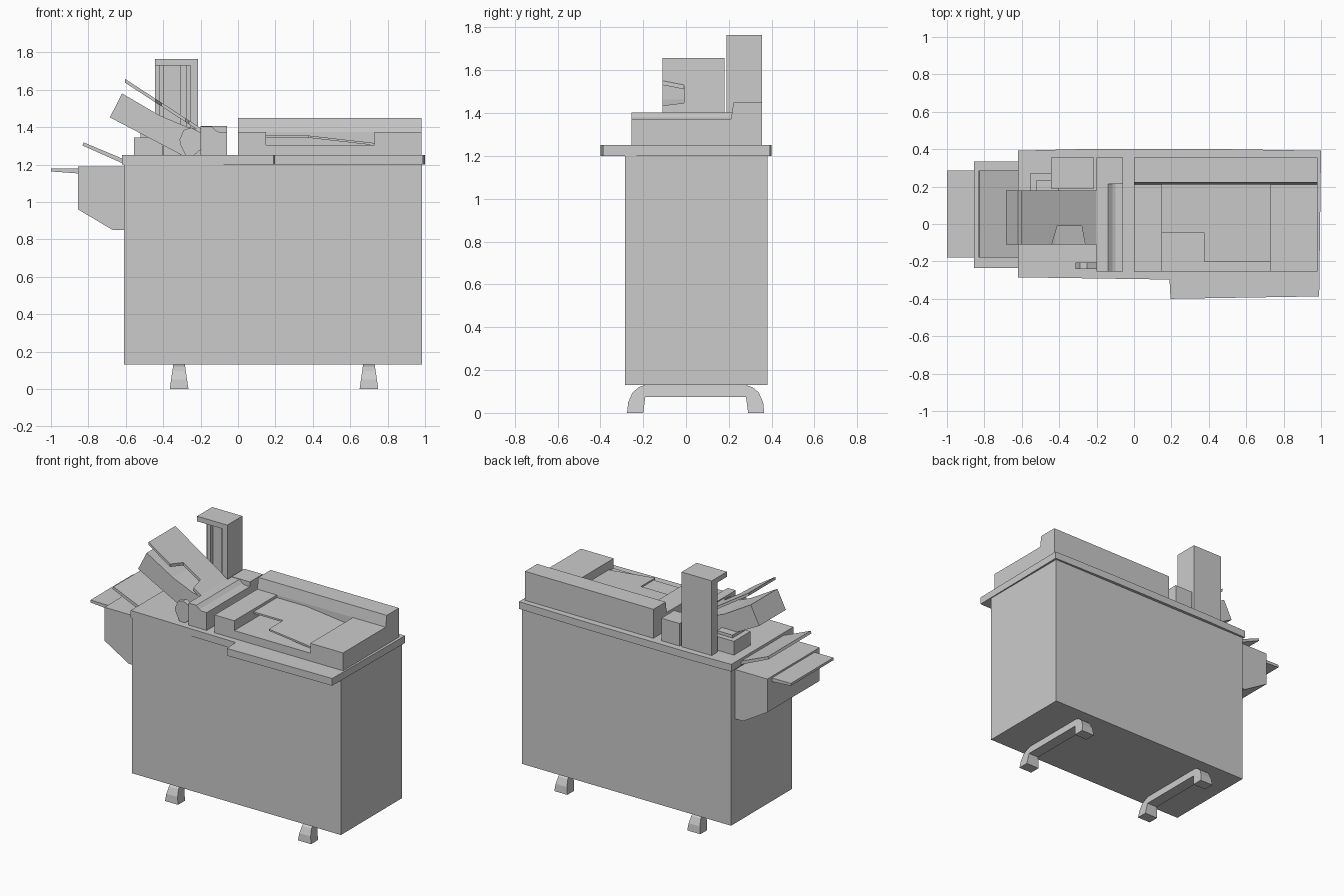
import bpy, bmesh
from mathutils import Vector


def prism(name, pts, axis, a, b):
    """Extrude a 2D outline along an axis from a to b."""
    place = {'x': lambda p, t: (t, p[0], p[1]),
             'y': lambda p, t: (p[0], t, p[1]),
             'z': lambda p, t: (p[0], p[1], t)}[axis]
    bm = bmesh.new()
    face = bm.faces.new([bm.verts.new(place(p, a)) for p in pts])
    new = bmesh.ops.extrude_face_region(bm, geom=[face])['geom']
    shift = Vector(place((0, 0), b - a))
    bmesh.ops.translate(bm, vec=shift, verts=[v for v in new if isinstance(v, bmesh.types.BMVert)])
    bmesh.ops.recalc_face_normals(bm, faces=bm.faces)
    mesh = bpy.data.meshes.new(name)
    bm.to_mesh(mesh)
    bm.free()
    ob = bpy.data.objects.new(name, mesh)
    bpy.context.collection.objects.link(ob)
    return ob


def box(name, x0, x1, y0, y1, z0, z1):
    return prism(name, [(x0, y0), (x1, y0), (x1, y1), (x0, y1)], 'z', z0, z1)


def drape(ob, height):
    """Lift each vertex by a height that depends on its x."""
    for v in ob.data.vertices:
        v.co.z += height(v.co.x)


# Cabinet and countertop with wider front ledge
box("cabinet", -0.61, 0.985, -0.285, 0.38, 0.13, 1.20)
prism("countertop", [(-0.62, -0.285), (0.19, -0.297), (0.195, -0.40), (0.99, -0.387),
                     (1.0, 0.392), (0.5, 0.4), (-0.3, 0.4), (-0.62, 0.392)], 'z', 1.20, 1.25)

# Arched feet, flared towards the floor
half = [(0.125, 0.075), (0.105, 0.075)]
outer = [(0.32, 0), (0.315, 0.05), (0.295, 0.095), (0.265, 0.12), (0.235, 0.13)]
inner = [(0.245, 0), (0.235, 0.075)]
side = inner[::-1] + outer
arch = [(0.045 + y, z) for y, z in side] + [(0.045 - y, z) for y, z in side[::-1]]
for name, cx in (("left_foot", -0.315), ("right_foot", 0.70)):
    foot = prism(name, arch, 'x', -0.05, 0.05)
    for v in foot.data.vertices:
        v.co.x = cx + v.co.x * (1 - 0.38 * v.co.z / 0.13)

# Side output bin and its two trays
prism("side_bin", [(-0.61, 1.19), (-0.855, 1.19), (-0.855, 0.96), (-0.67, 0.85), (-0.61, 0.85)],
      'y', -0.235, 0.335)
prism("lower_output_tray", [(-1.0, 1.18), (-0.85, 1.178), (-0.85, 1.152), (-1.0, 1.163)],
      'y', -0.18, 0.285)
prism("upper_output_tray", [(-0.825, 1.318), (-0.61, 1.228), (-0.61, 1.203), (-0.832, 1.302)],
      'y', -0.18, 0.285)

# Flat scanner unit
box("scanner_base", 0, 0.98, -0.255, 0.355, 1.25, 1.305)
box("scanner_left_block", 0, 0.15, -0.255, 0.22, 1.305, 1.373)
box("scanner_right_block", 0.73, 0.98, -0.255, 0.22, 1.305, 1.373)
prism("scanner_rear_ridge", [(0.21, 1.305), (0.21, 1.373), (0.222, 1.45), (0.355, 1.45), (0.355, 1.305)],
      'x', 0, 0.98)
sheet = prism("scanner_sheet_tray", [(0.15, -0.045), (0.375, -0.045), (0.375, -0.2), (0.73, -0.2),
                                     (0.73, 0.215), (0.375, 0.215), (0.15, 0.215)], 'z', 1.343, 1.355)
drape(sheet, lambda x: -0.04 * max(0, x - 0.375) / 0.355)

# Feeder body beside the scanner
prism("feeder_front", [(-0.2, 1.25), (-0.2, 1.402), (-0.14, 1.402), (-0.115, 1.38), (-0.10, 1.373),
                       (-0.06, 1.373), (-0.06, 1.25)], 'y', -0.255, 0.215)
box("feeder_rear", -0.2, -0.06, 0.215, 0.355, 1.25, 1.405)
prism("feeder_hinge_plate", [(-0.312, 1.335), (-0.29, 1.385), (-0.25, 1.397), (-0.2, 1.37), (-0.2, 1.28),
                             (-0.235, 1.25), (-0.28, 1.25), (-0.31, 1.31)], 'y', -0.24, -0.205)

# Inclined lower cassette and notched upper sheet
prism("inclined_cassette", [(-0.62, 1.58), (-0.42, 1.463), (-0.27, 1.40), (-0.2, 1.385), (-0.2, 1.25),
                            (-0.30, 1.25), (-0.685, 1.452)], 'y', -0.11, 0.18)
plate = prism("inclined_sheet_tray", [(-0.605, -0.11), (-0.44, -0.11), (-0.41, -0.01), (-0.28, -0.01),
                                      (-0.262, -0.11), (-0.2, -0.11), (-0.2, 0.18), (-0.605, 0.18)],
              'z', 1.375, 1.395)
drape(plate, lambda x: -0.65 * (x + 0.2))

# Support block behind the cassette
box("support_block", -0.555, -0.40, 0.09, 0.27, 1.25, 1.345)
box("support_step", -0.52, -0.40, 0.10, 0.235, 1.345, 1.365)

# Tower: back wall, right wall, overhanging cap and guide rails
box("tower_back", -0.445, -0.215, 0.29, 0.355, 1.25, 1.73)
box("tower_side", -0.255, -0.215, 0.19, 0.29, 1.25, 1.73)
box("tower_cap", -0.445, -0.215, 0.19, 0.355, 1.73, 1.765)
for name, x0, x1 in (("left_rail", -0.42, -0.395), ("right_rail", -0.31, -0.275)):
    box(name, x0, x1, 0.265, 0.29, 1.25, 1.73)
